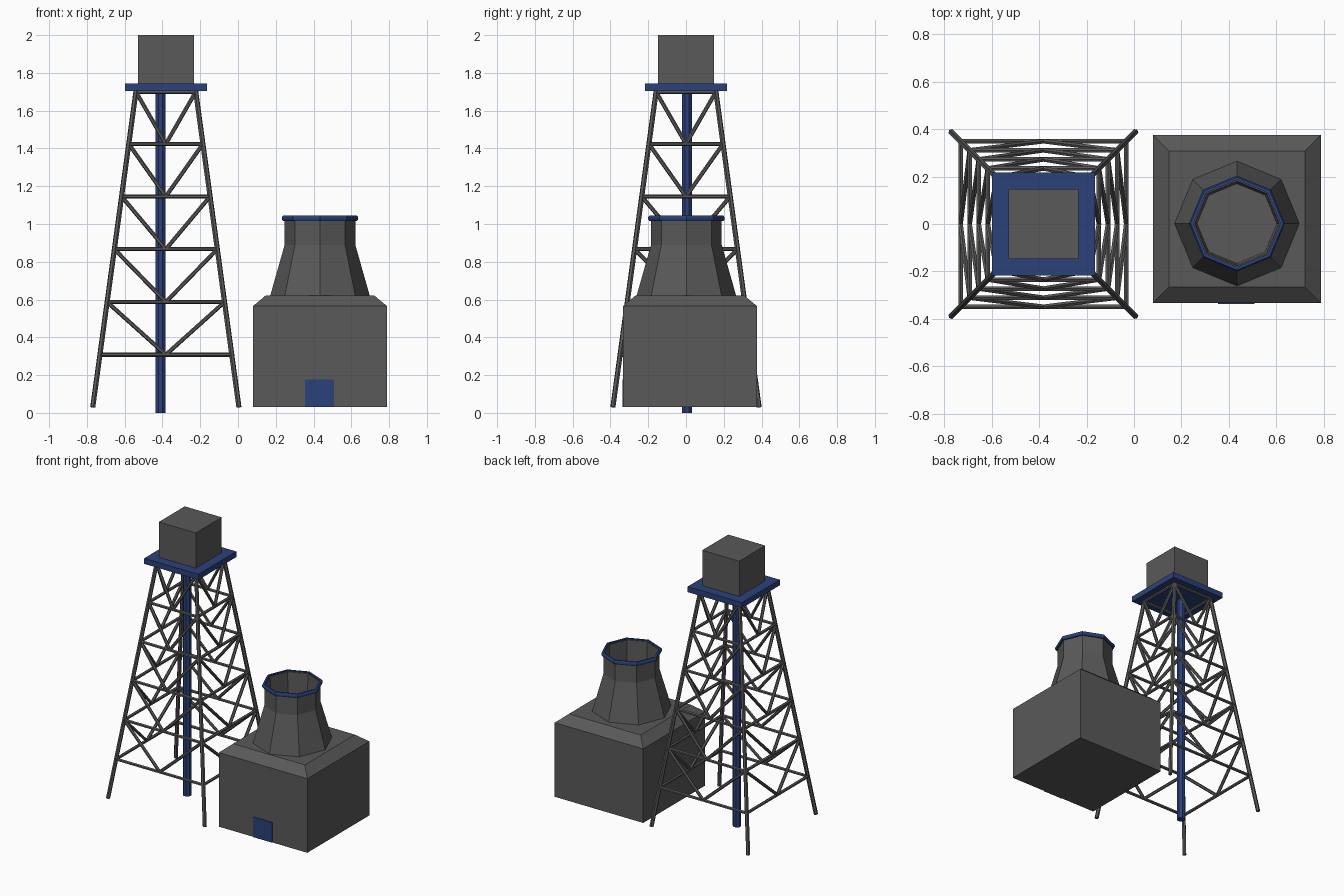
import bpy, bmesh, math
from mathutils import Vector

if "Cube" in bpy.data.objects:
    bpy.data.objects.remove(bpy.data.objects["Cube"])


def material(name, rgb):
    m = bpy.data.materials.new(name)
    m.diffuse_color = (*rgb, 1)
    m.use_nodes = True
    m.node_tree.nodes["Principled BSDF"].inputs["Base Color"].default_value = m.diffuse_color
    return m


GRAY = material("dark gray", (0.1, 0.1, 0.1))
BLUE = material("navy blue", (0.024, 0.053, 0.19))


def finish(name, bm, mat):
    bmesh.ops.recalc_face_normals(bm, faces=bm.faces)
    me = bpy.data.meshes.new(name)
    bm.to_mesh(me)
    bm.free()
    me.materials.append(mat)
    ob = bpy.data.objects.new(name, me)
    bpy.context.collection.objects.link(ob)
    return ob


def lathe(name, center, profile, sides, mat, turn=0.0, closed=False):
    """Stack of (radius, z) rings; closed joins last ring to first, else both ends are capped."""
    bm = bmesh.new()
    rings = []
    for r, z in profile:
        rings.append([bm.verts.new((center[0] + r * math.cos(turn + math.tau * i / sides),
                                    center[1] + r * math.sin(turn + math.tau * i / sides), z))
                      for i in range(sides)])
    pairs = list(zip(rings, rings[1:]))
    if closed:
        pairs.append((rings[-1], rings[0]))
    else:
        bm.faces.new(rings[0])
        bm.faces.new(rings[-1])
    for a, b in pairs:
        for i in range(sides):
            j = (i + 1) % sides
            bm.faces.new((a[i], a[j], b[j], b[i]))
    return finish(name, bm, mat)


def block(name, center, levels, mat):
    """Square block from (half width, z) levels."""
    return lathe(name, center, [(h * math.sqrt(2), z) for h, z in levels], 4, mat, math.pi / 4)


def rod(bm, a, b, r, sides=6):
    a, b = Vector(a), Vector(b)
    d = b - a
    mat = d.to_track_quat('Z', 'Y').to_matrix().to_4x4()
    mat.translation = (a + b) / 2
    bmesh.ops.create_cone(bm, cap_ends=True, segments=sides, radius1=r, radius2=r,
                          depth=d.length, matrix=mat)


# ---- lattice tower ----
TX = -0.382
Z0, Z1 = 0.03, 1.71


def half(z):
    return 0.387 + (0.157 - 0.387) * (z - Z0) / (Z1 - Z0)


def corner(k, z):
    sx, sy = [(-1, -1), (1, -1), (1, 1), (-1, 1)][k % 4]
    return Vector((TX + sx * half(z), sy * half(z), z))


levels = [0.308, 0.587, 0.867, 1.146, 1.424, 1.70]
legs, bars, braces = bmesh.new(), bmesh.new(), bmesh.new()
for k in range(4):
    rod(legs, corner(k, Z0), corner(k, Z1), 0.014)
    for z in levels:
        rod(bars, corner(k, z), corner(k + 1, z), 0.011)
    # V braces rise from the middle of each bar to the corners above
    for za, zb in zip(levels, levels[1:]):
        mid = (corner(k, za) + corner(k + 1, za)) / 2
        rod(braces, mid, corner(k, zb), 0.011)
        rod(braces, mid, corner(k + 1, zb), 0.011)
finish("tower_legs", legs, GRAY)
finish("tower_crossbars", bars, GRAY)
finish("tower_braces", braces, GRAY)

# central pipe, platform and top box
lathe("tower_pipe", (-0.411, 0.005), [(0.029, 0), (0.029, 1.72)], 8, BLUE, math.pi / 8)
block("tower_platform", (TX, 0), [(0.217, 1.705), (0.217, 1.745)], BLUE)
block("tower_top_box", (TX, 0), [(0.148, 1.745), (0.148, 2.0)], GRAY)

# ---- furnace building with sloped roof edge ----
block("furnace_base", (0.434, 0.021), [(0.354, 0.03), (0.354, 0.566), (0.287, 0.622)], GRAY)

# hollow octagonal chimney
C = (0.434, 0.002)
lathe("chimney", C, [(0.265, 0.615), (0.187, 0.89), (0.187, 1.035),
                     (0.178, 1.035), (0.168, 0.75)], 8, GRAY)
lathe("chimney_rim", C, [(0.183, 1.016), (0.196, 1.016), (0.202, 1.024), (0.202, 1.036),
                         (0.196, 1.044), (0.183, 1.044)], 8, BLUE, closed=True)

# door plate on the front
bm = bmesh.new()
bmesh.ops.create_cube(bm, size=1)
for v in bm.verts:
    v.co = Vector((0.432 + v.co.x * 0.154, -0.333 + v.co.y * 0.008, 0.103 + v.co.z * 0.146))
finish("door", bm, BLUE)
